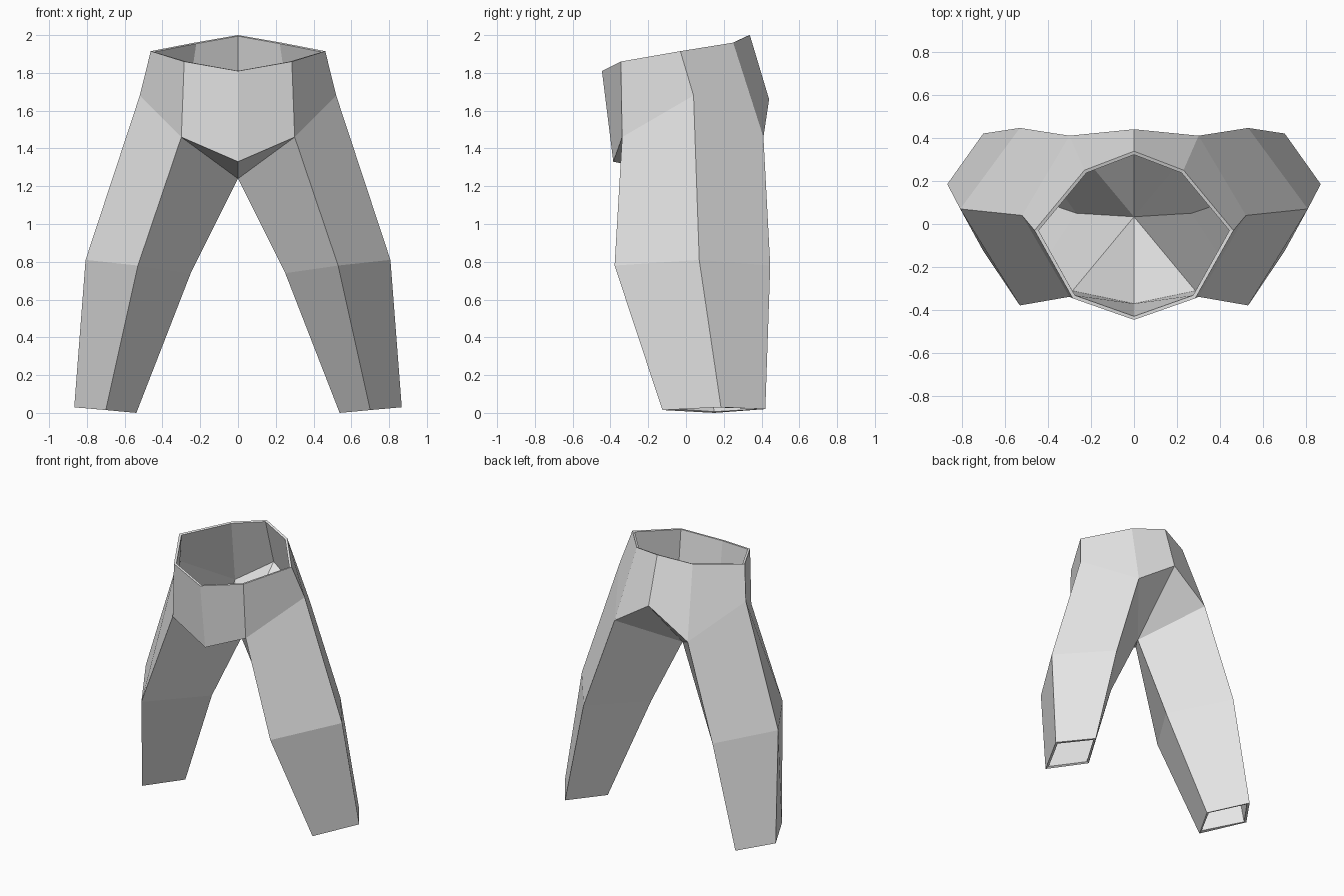
import bpy
import bmesh

cube = bpy.data.objects.get("Cube")
if cube:
    bpy.data.objects.remove(cube, do_unlink=True)

# Plain cloth colour
cloth = bpy.data.materials.new("light_grey_cloth")
cloth.use_nodes = True
grey = (0.8, 0.8, 0.8, 1)
cloth.diffuse_color = grey
cloth.node_tree.nodes["Principled BSDF"].inputs["Base Color"].default_value = grey

bm = bmesh.new()


def ring(points):
    return [bm.verts.new(p) for p in points]


def bridge(upper, lower, closed=False):
    """Join two rings with outward quads."""
    n = len(upper)
    for i in range(n if closed else n - 1):
        j = (i + 1) % n
        bm.faces.new((lower[i], lower[j], upper[j], upper[i]))


# Left half of the waistband and hips, each ring from front centre to back centre
waist = ring([(0, -0.445, 1.81), (0.285, -0.345, 1.86), (0.462, -0.03, 1.915),
              (0.23, 0.25, 1.96), (0, 0.338, 2.0)])
hips = ring([(0, -0.385, 1.33), (0.3, -0.338, 1.46), (0.52, 0.04, 1.68),
             (0.3, 0.41, 1.46), (0, 0.44, 1.66)])
bridge(waist, hips)

# Crotch gusset, front and back
crotch = bm.verts.new((0, 0.04, 1.24))
bm.faces.new((hips[0], crotch, hips[1]))
bm.faces.new((hips[4], hips[3], crotch))

# Left leg: front, outer, back and inner corner of each ring
thigh = hips[1:4] + [crotch]
knee = ring([(0.53, -0.378, 0.78), (0.807, 0.07, 0.81),
             (0.53, 0.446, 0.78), (0.25, 0.05, 0.74)])
hem = ring([(0.7, -0.125, 0.015), (0.867, 0.185, 0.03),
            (0.7, 0.42, 0.02), (0.538, 0.15, 0.0)])
bridge(thigh, knee, closed=True)
bridge(knee, hem, closed=True)

mesh = bpy.data.meshes.new("trousers")
bm.to_mesh(mesh)
bm.free()
mesh.materials.append(cloth)
trousers = bpy.data.objects.new("trousers", mesh)
bpy.context.collection.objects.link(trousers)

# Mirror to the right half, then give the cloth its thickness inwards
mirror = trousers.modifiers.new("mirror_halves", 'MIRROR')
mirror.use_clip = True
shell = trousers.modifiers.new("cloth_thickness", 'SOLIDIFY')
shell.thickness = 0.016
shell.offset = -1
shell.use_even_offset = True
